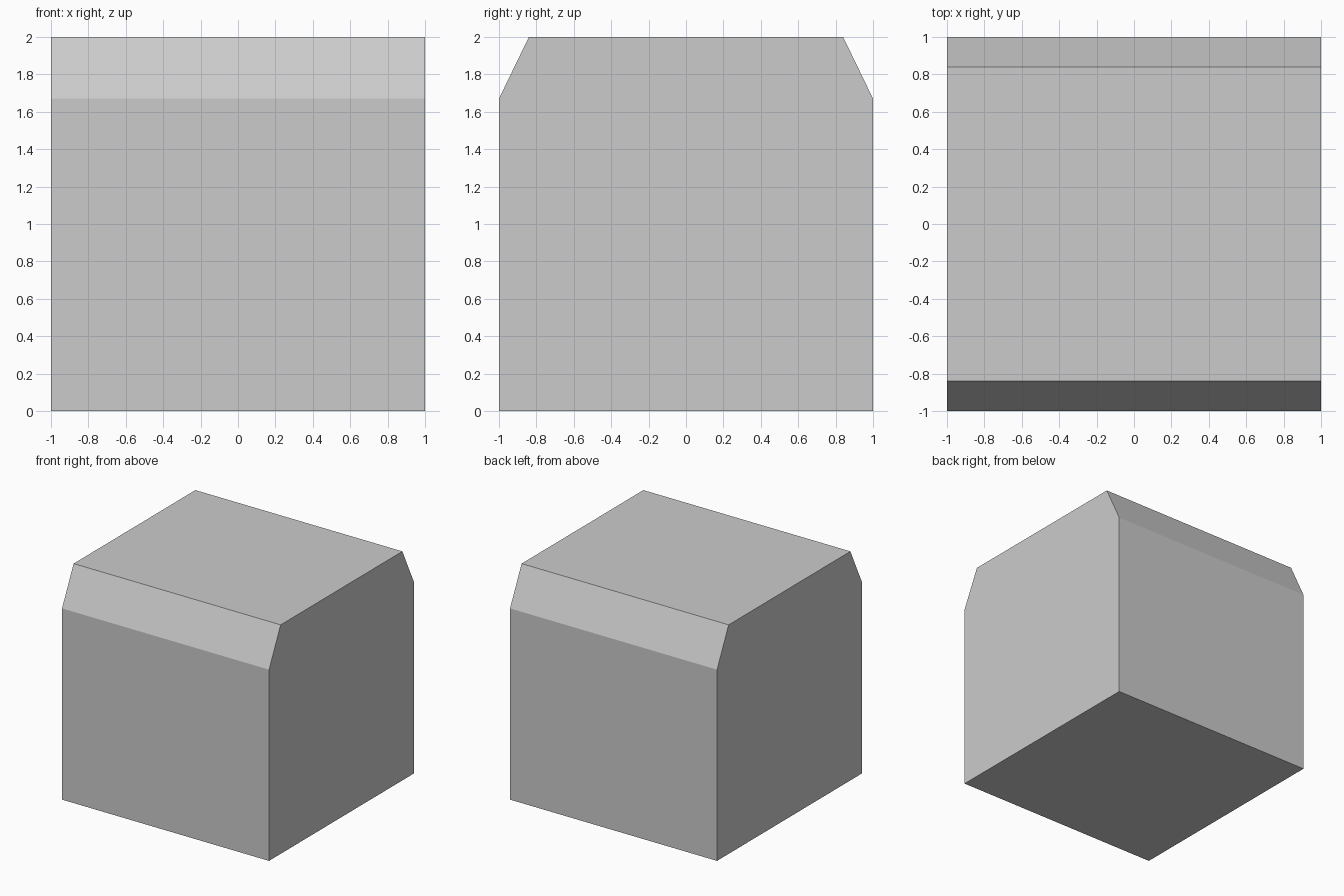
import bpy
import bmesh

if "Cube" in bpy.data.objects:
    bpy.data.objects.remove(bpy.data.objects["Cube"])

# Block: side profile (y, z) with bevelled top front and back edges, extruded along x
half_profile = [(1.0, 0.0), (1.0, 1.67), (0.84, 2.0)]
profile = half_profile + [(-y, z) for y, z in reversed(half_profile)]

bm = bmesh.new()
side = bm.faces.new([bm.verts.new((-1.0, y, z)) for y, z in profile])
result = bmesh.ops.extrude_face_region(bm, geom=[side], use_keep_orig=True)
moved = [v for v in result["geom"] if isinstance(v, bmesh.types.BMVert)]
bmesh.ops.translate(bm, verts=moved, vec=(2.0, 0.0, 0.0))
bmesh.ops.recalc_face_normals(bm, faces=bm.faces[:])

mesh = bpy.data.meshes.new("bevelled_block")
bm.to_mesh(mesh)
bm.free()
block = bpy.data.objects.new("bevelled_block", mesh)
bpy.context.collection.objects.link(block)
